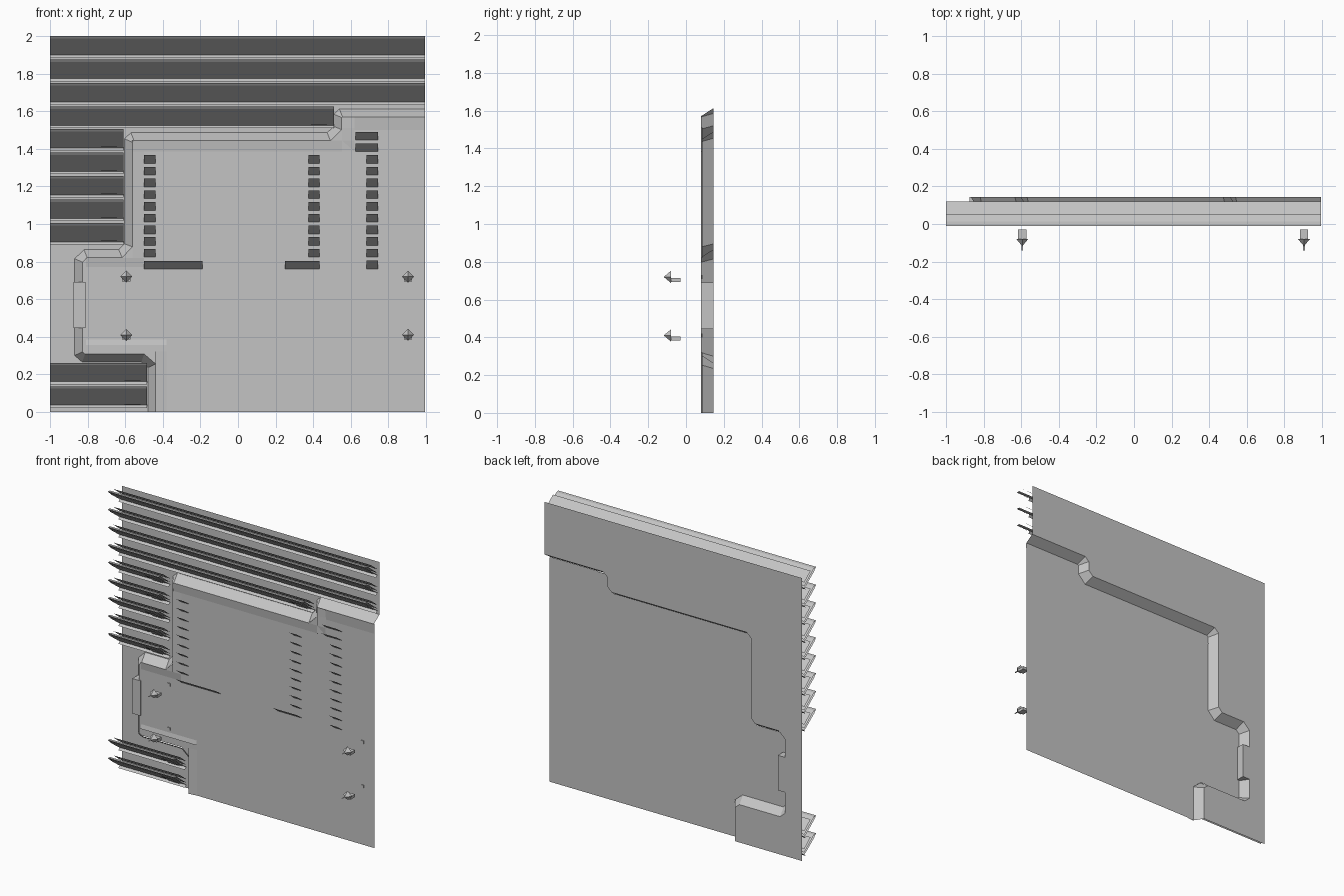
import bpy
import bmesh
from mathutils import Vector

cube = bpy.data.objects.get("Cube")
if cube:
    bpy.data.objects.remove(cube)

grey = bpy.data.materials.new("light_grey")
grey.use_nodes = True
colour = (0.55, 0.55, 0.55, 1)
grey.diffuse_color = colour
grey.node_tree.nodes["Principled BSDF"].inputs["Base Color"].default_value = colour

BACK, RIM, PANEL = 0.145, 0.08, 0.088
LEFT, RIGHT, TOP = -1.0, 0.995, 1.98


def make(name, faces):
    """Build one object from a list of faces, each a list of points."""
    bm = bmesh.new()
    for face in faces:
        bm.faces.new([bm.verts.new(p) for p in face])
    bmesh.ops.remove_doubles(bm, verts=bm.verts, dist=0.0005)
    mesh = bpy.data.meshes.new(name)
    bm.to_mesh(mesh)
    bm.free()
    mesh.materials.append(grey)
    obj = bpy.data.objects.new(name, mesh)
    bpy.context.collection.objects.link(obj)
    return obj


def sweep(profile, x0, x1):
    """Open sheet: a (y, z) profile drawn along x."""
    return [[(x0, *a), (x1, *a), (x1, *b), (x0, *b)]
            for a, b in zip(profile, profile[1:])]


def box(x0, x1, y0, y1, z0, z1):
    c = [(x, y, z) for x in (x0, x1) for y in (y0, y1) for z in (z0, z1)]
    quads = ("0132", "4576", "0154", "2376", "0264", "1375")
    return [[c[int(i)] for i in q] for q in quads]


def inset(path, dist):
    """Mitred offset of an open path towards its left-hand side."""
    pts = [Vector(p) for p in path]
    dirs = [(b - a).normalized() for a, b in zip(pts, pts[1:])]
    normals = [Vector((-d.y, d.x)) for d in dirs]
    before, after = [normals[0]] + normals, normals + [normals[-1]]
    return [tuple(p + (m + n) * dist / (1 + m.dot(n)))
            for p, m, n in zip(pts, before, after)]


def at(y, path):
    return [(x, y, z) for x, z in path]


# Stepped outline shared by back sheet, wall and raised panel
outer = [(RIGHT, 1.613), (0.54, 1.613), (0.51, 1.585), (0.51, 1.52),
         (0.475, 1.486), (-0.57, 1.486), (-0.605, 1.454), (-0.605, 0.895),
         (-0.635, 0.863), (-0.82, 0.863), (-0.87, 0.815), (-0.87, 0.3),
         (-0.83, 0.265), (-0.515, 0.265), (-0.48, 0.235), (-0.48, 0)]
inner = inset(outer, 0.042)

make("back_sheet", [at(BACK, outer + [(LEFT, 0), (LEFT, TOP), (RIGHT, TOP)])])
make("front_panel", [at(PANEL, inner + [(RIGHT, 0)])])
o, i = at(BACK, outer), at(RIM, inner)
make("step_wall", [[o[k], o[k + 1], i[k + 1], i[k]] for k in range(len(o) - 1)])

# Shallow sloped borders just inside the wall
borders = []
for x0, x1, low, high in ((0.62, RIGHT, 1.5, 1.57), (-0.565, 0.62, 1.385, 1.444),
                          (-0.81, -0.38, 0.385, 0.355),
                          (-0.81, -0.5, 0.77, 0.82)):
    borders += sweep([(RIM, high), (PANEL - 0.001, low)], x0, x1)
for x0, x1, z0, z1 in ((-0.563, -0.5, 0.82, 1.385), (0.555, 0.62, 1.385, 1.51),
                       (-0.438, -0.38, 0, 0.32)):
    borders.append([(x0, RIM, z0), (x1, PANEL - 0.001, z0),
                    (x1, PANEL - 0.001, z1), (x0, RIM, z1)])
make("panel_borders", borders)

# Side latch set into the wall
make("side_latch", box(-0.875, -0.813, RIM, BACK, 0.445, 0.69))


# Large louvre slats leaning forward at the top
def slat(name, top, end, plate=True):
    lip = [(0.105, top - 0.115), (0.12, top - 0.1), (0, top - 0.012), (-0.01, top),
           (0.012, top - 0.002), (0.12, top - 0.085)]
    faces = sweep(lip, LEFT, end)
    faces += sweep([(0.05, top - 0.005), (0.12, top - 0.06)], LEFT, end)
    # Raised field and end plate
    field = [(0.105, top - 0.093), (0.006, top - 0.02)]
    faces += sweep(field, LEFT, end - 0.02)
    if plate:
        faces += sweep([(y - 0.003, z - 0.003) for y, z in field],
                       end - 0.12, end - 0.035)
    make(name, faces)


PITCH = 0.125
for n in range(3):
    slat(f"long_slat_{n}", 2 - n * PITCH, RIGHT, False)
slat("medium_slat", 2 - 3 * PITCH, 0.51)
for n in range(5):
    slat(f"short_slat_{n}", 1.505 - n * PITCH, -0.61)
for n in range(2):
    slat(f"lower_slat_{n}", 0.26 - n * PITCH, -0.485)


# Small vents leaning out of the panel
def vent(x0, x1, z):
    return sweep([(PANEL, z - 0.022), (PANEL - 0.06, z + 0.022)], x0, x1)


for name, x, count in (("left", -0.5, 9), ("middle", 0.375, 9), ("right", 0.685, 10)):
    rows = [vent(x, x + 0.06, 1.345 - n * 0.0625) for n in range(count)]
    make(name + "_vents", sum(rows, []))
make("wide_vents", vent(-0.5, -0.19, 0.782) + vent(0.25, 0.435, 0.782)
     + vent(0.625, 0.745, 1.468) + vent(0.625, 0.745, 1.407))


# Pointed pins standing off the panel
def pin(name, x, z):
    r = 0.032
    ring = [(x + r, -0.08, z), (x, -0.08, z + r), (x - r, -0.08, z), (x, -0.08, z - r)]
    tip = (x, -0.118, z)
    faces = [[ring[k], ring[(k + 1) % 4], tip] for k in range(4)]
    faces.append(ring)
    faces += box(x - 0.022, x + 0.022, -0.08, -0.03, z - 0.026, z - 0.006)
    # Flat spike and mounting pad
    faces += [[(x - 0.005, -0.14, z), (x + 0.005, -0.14, z),
               (x + 0.005, -0.1, z), (x - 0.005, -0.1, z)]]
    faces += box(x - 0.01, x + 0.01, PANEL - 0.006, PANEL, z - 0.01, z + 0.01)
    make(name, faces)


for side, x in (("right", -0.595), ("left", 0.905)):
    for level, z in (("upper", 0.72), ("lower", 0.41)):
        pin(f"{level}_{side}_pin", x, z)
